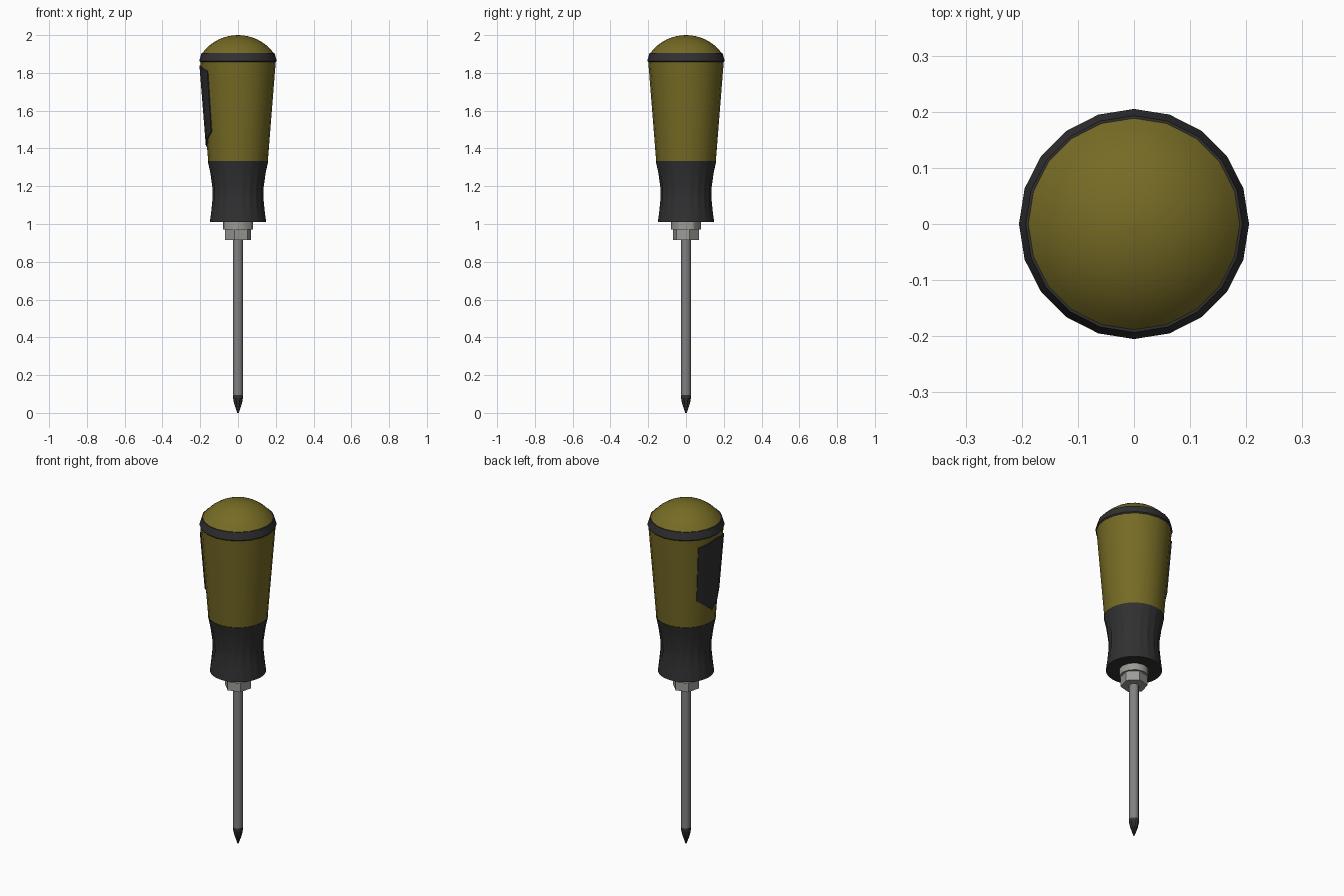
import bpy, bmesh, math

if "Cube" in bpy.data.objects:
    bpy.data.objects.remove(bpy.data.objects["Cube"])

def mat(name, c):
    m = bpy.data.materials.new(name)
    m.diffuse_color = (*c, 1)
    m.use_nodes = True
    m.node_tree.nodes["Principled BSDF"].inputs["Base Color"].default_value = m.diffuse_color
    return m

OLIVE = mat("olive", (0.18, 0.145, 0.018))
BLACK = mat("black_rubber", (0.03, 0.03, 0.032))
STEEL = mat("steel", (0.22, 0.22, 0.22))
NUT = mat("bright_steel", (0.33, 0.33, 0.31))

def finish(name, bm, material, smooth):
    bmesh.ops.recalc_face_normals(bm, faces=bm.faces)
    me = bpy.data.meshes.new(name)
    bm.to_mesh(me)
    bm.free()
    me.materials.append(material)
    ob = bpy.data.objects.new(name, me)
    bpy.context.collection.objects.link(ob)
    if smooth:
        bpy.ops.object.select_all(action='DESELECT')
        ob.select_set(True)
        bpy.context.view_layer.objects.active = ob
        bpy.ops.object.shade_smooth_by_angle(angle=math.radians(smooth))
    return ob

def lathe(name, profile, sides, material, smooth=30, turn=0.0, shape=None):
    """Stack rings of (radius, z); shape(level, index) scales single vertices."""
    bm = bmesh.new()
    rings = []
    for k, (r, z) in enumerate(profile):
        ring = []
        for i in range(sides):
            a = math.radians(turn) + 2 * math.pi * i / sides
            f = shape(k, i) if shape else 1
            ring.append(bm.verts.new((r * f * math.cos(a), r * f * math.sin(a), z)))
        rings.append(ring)
    for lo, hi in zip(rings, rings[1:]):
        for i in range(sides):
            j = (i + 1) % sides
            bm.faces.new((lo[i], lo[j], hi[j], hi[i]))
    bm.faces.new(rings[0][::-1])
    bm.faces.new(rings[-1])
    bmesh.ops.remove_doubles(bm, verts=bm.verts, dist=1e-5)
    return finish(name, bm, material, smooth)

# Handle body, band and domed cap
lathe("handle_body", [(0.157, 1.32), (0.2, 1.862)], 20, OLIVE)
lathe("handle_band", [(0.2, 1.858), (0.205, 1.864), (0.193, 1.906)], 20, BLACK)
a, h = 0.19, 0.096
R = (a * a + h * h) / (2 * h)
t_max = math.asin(a / R)
dome = [(R * math.sin(t_max * (1 - k / 8)), 2 - R + R * math.cos(t_max * (1 - k / 8)))
        for k in range(8)] + [(0.002, 2.0)]
lathe("handle_cap", dome, 20, OLIVE)

# Waisted rubber grip with shallow grooves fading at both ends
depth = [0, 0.02, 0.045, 0.045, 0.02, 0]
lathe("rubber_grip", [(0.149, 1.01), (0.143, 1.06), (0.135, 1.14),
                      (0.136, 1.19), (0.147, 1.27), (0.16, 1.333)],
      60, BLACK, shape=lambda k, i: 1 - depth[k] * (i % 3 == 0))

# Collar and hex nut
lathe("collar", [(0.079, 0.97), (0.079, 1.02)], 12, NUT)
lathe("hex_nut", [(0.072, 0.915), (0.072, 0.978)], 6, NUT, turn=15)

# Shaft and cross-point tip
lathe("shaft", [(0.026, 0.09), (0.026, 0.95)], 12, STEEL, smooth=40)
notch = [0.8, 0.65, 1, 1]
lathe("cross_tip", [(0.004, 0), (0.021, 0.05), (0.0262, 0.078), (0.0262, 0.096)],
      16, BLACK, smooth=0, shape=lambda k, i: notch[k] if i % 4 == 2 else 1)

# Curved label panel wrapped on the -x side of the handle
bm = bmesh.new()
def on_handle(deg, z, lift):
    r = 0.157 + 0.043 * (z - 1.32) / 0.542 + lift
    b = math.radians(180 + deg)
    return bm.verts.new((r * math.cos(b), r * math.sin(b), z))
cols = []
for deg in (-36, -18, 0, 18, 36):
    f = abs(deg) / 36
    top, low = 1.84 - 0.03 * f, 1.41 + 0.08 * f
    cols.append([on_handle(deg, low, -0.004), on_handle(deg, low, 0.006),
                 on_handle(deg, top, 0.006), on_handle(deg, top, -0.004)])
for p, q in zip(cols, cols[1:]):
    for i in range(4):
        j = (i + 1) % 4
        bm.faces.new((p[i], p[j], q[j], q[i]))
bm.faces.new(cols[0])
bm.faces.new(cols[-1])
finish("label_panel", bm, BLACK, 30)
